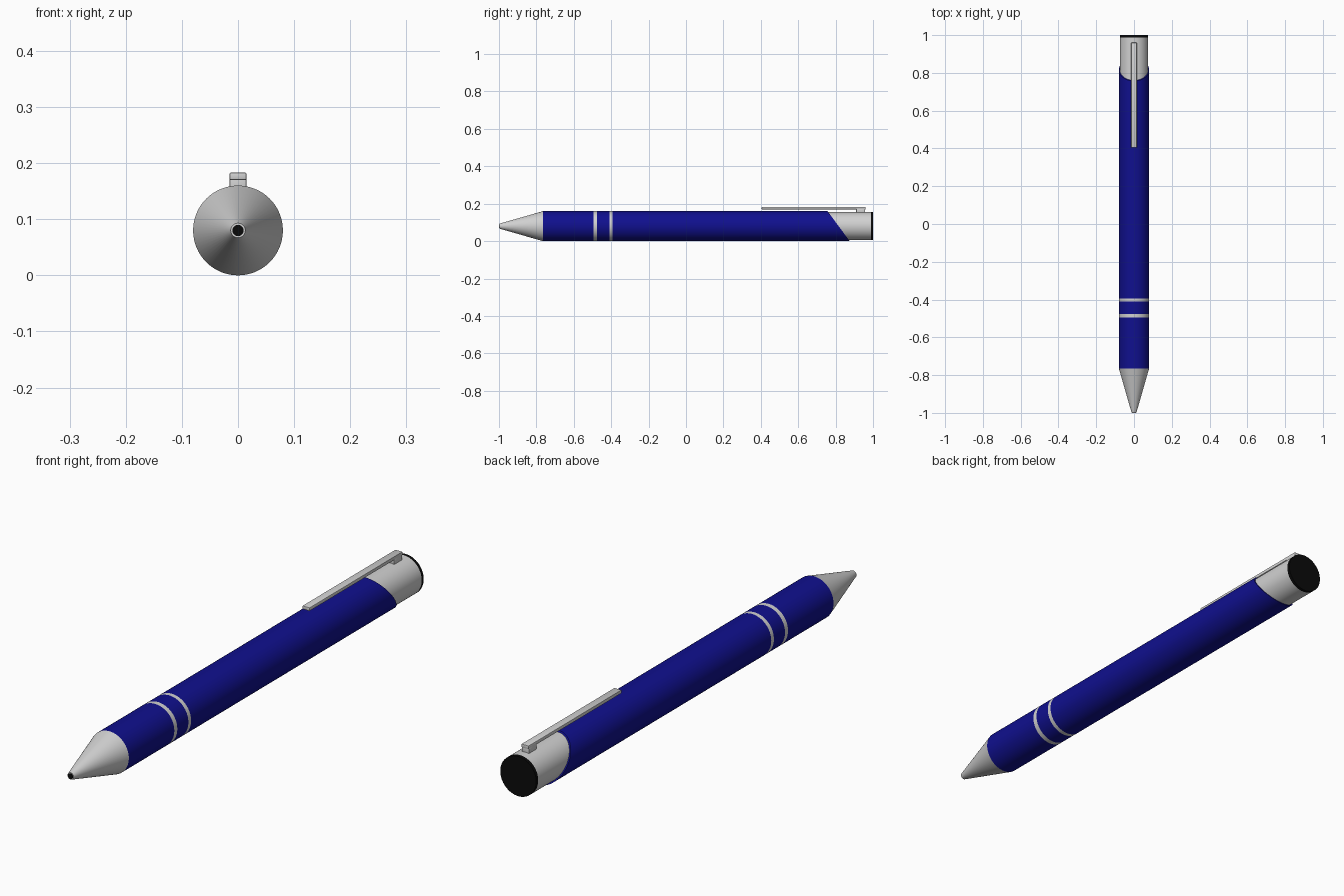
import bpy, bmesh, math

if "Cube" in bpy.data.objects:
    bpy.data.objects.remove(bpy.data.objects["Cube"])

SIDES = 64
RADIUS = 0.08
CAP_RADIUS = 0.075


def material(name, colour):
    mat = bpy.data.materials.new(name)
    mat.use_nodes = True
    mat.diffuse_color = (*colour, 1)
    bsdf = mat.node_tree.nodes["Principled BSDF"]
    bsdf.inputs["Base Color"].default_value = (*colour, 1)
    bsdf.inputs["Roughness"].default_value = 0.5
    return mat


blue = material("navy blue", (0.005, 0.005, 0.27))
silver = material("silver", (0.64, 0.64, 0.64))
black = material("black", (0.003, 0.003, 0.003))


def finish(name, bm, mats):
    bmesh.ops.recalc_face_normals(bm, faces=bm.faces)
    mesh = bpy.data.meshes.new(name)
    bm.to_mesh(mesh)
    bm.free()
    for mat in mats:
        mesh.materials.append(mat)
    obj = bpy.data.objects.new(name, mesh)
    bpy.context.collection.objects.link(obj)
    bpy.ops.object.select_all(action='DESELECT')
    obj.select_set(True)
    bpy.context.view_layer.objects.active = obj
    bpy.ops.object.shade_smooth_by_angle(angle=math.radians(35))
    return obj


def lathe(name, profile, mats, bands=(), slanted=0, close=True):
    """Turn (y, radius) pairs about the pen axis; the last rings may be slanted."""
    bm = bmesh.new()
    rings = []
    for i, (y, r) in enumerate(profile):
        slope = 0.37 if i >= len(profile) - slanted else 0
        ring = []
        for k in range(SIDES):
            a = 2 * math.pi * k / SIDES
            x, h = r * math.cos(a), r * math.sin(a)
            ring.append(bm.verts.new((x, y - 2 * slope * h, RADIUS + h)))
        rings.append(ring)
    for i, (lo, hi) in enumerate(zip(rings, rings[1:])):
        for k in range(SIDES):
            n = (k + 1) % SIDES
            face = bm.faces.new((lo[k], lo[n], hi[n], hi[k]))
            face.material_index = 1 if i in bands else 0
    if close:
        bm.faces.new(rings[0])
        bm.faces.new(rings[-1])
    return finish(name, bm, mats)


def box(name, x, y, z, bevel):
    bm = bmesh.new()
    bmesh.ops.create_cube(bm, size=1)
    for v in bm.verts:
        v.co = [lim[0] if c < 0 else lim[1] for c, lim in zip(v.co, (x, y, z))]
    bmesh.ops.bevel(bm, geom=bm.edges[:], offset=bevel, segments=2,
                    profile=0.5, affect='EDGES')
    return finish(name, bm, [silver])


# Writing end
lathe("tip_cone", [(-0.998, 0.013), (-0.765, RADIUS)], [silver])
lathe("ball_point", [(-1.0, 0.010), (-0.99, 0.010)], [black])

# Barrel with two flush rings and a slanted rear end
lathe("barrel",
      [(-0.765, RADIUS), (-0.494, RADIUS), (-0.476, RADIUS), (-0.41, RADIUS),
       (-0.394, RADIUS), (0.816, RADIUS), (0.816, CAP_RADIUS - 0.002)],
      [blue, silver], bands=(1, 3), slanted=2, close=False)

# Rear cap and end button
lathe("rear_cap", [(0.70, CAP_RADIUS), (0.988, CAP_RADIUS)], [silver])
lathe("end_button", [(0.988, CAP_RADIUS), (1.0, CAP_RADIUS)], [black])

# Pocket clip
box("clip_bar", (-0.015, 0.015), (0.405, 0.96), (0.17, 0.183), 0.002)
box("clip_post", (-0.015, 0.015), (0.91, 0.958), (0.145, 0.175), 0.002)
